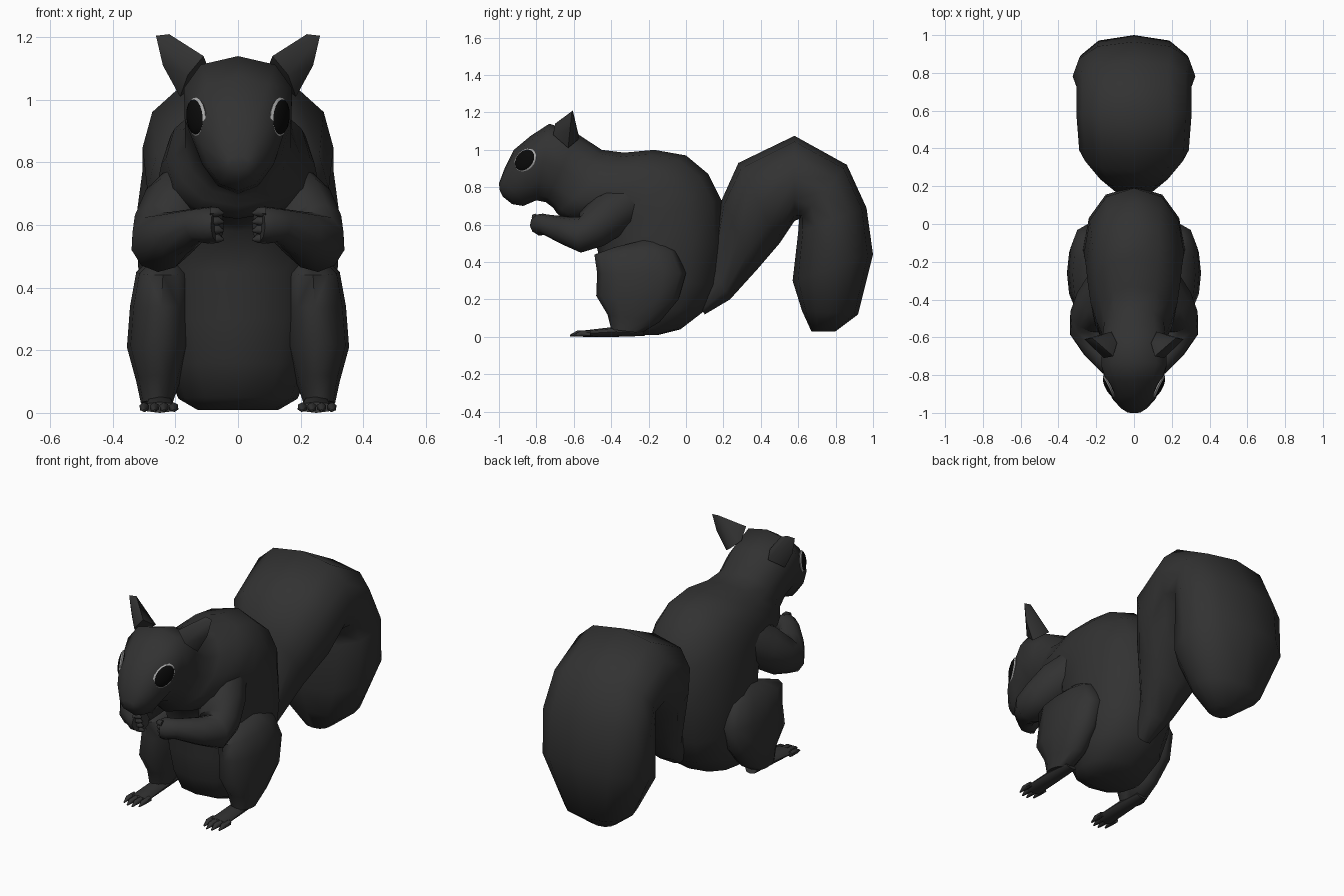
import bpy, bmesh, math
from mathutils import Vector, Matrix

if "Cube" in bpy.data.objects:
    bpy.data.objects.remove(bpy.data.objects["Cube"])


def material(name, v):
    m = bpy.data.materials.new(name)
    m.diffuse_color = (v, v, v, 1)
    m.use_nodes = True
    m.node_tree.nodes["Principled BSDF"].inputs["Base Color"].default_value = m.diffuse_color
    return m


FUR = material("dark_fur", 0.032)
BLACK = material("eye_black", 0.003)
RIM = material("eye_rim", 0.4)


def finish(name, bm, mat=FUR, mirror=False, angle=60):
    bmesh.ops.recalc_face_normals(bm, faces=bm.faces)
    me = bpy.data.meshes.new(name)
    bm.to_mesh(me)
    bm.free()
    ob = bpy.data.objects.new(name, me)
    bpy.context.collection.objects.link(ob)
    me.materials.append(mat)
    if mirror:
        ob.modifiers.new("mirror", "MIRROR")
    bpy.ops.object.select_all(action="DESELECT")
    ob.select_set(True)
    bpy.context.view_layer.objects.active = ob
    bpy.ops.object.shade_smooth_by_angle(angle=math.radians(angle))
    return ob


def skin(bm, rings):
    """Join a list of point rings into a capped surface."""
    rings = [[bm.verts.new(p) for p in r] for r in rings]
    n = len(rings[0])
    for a, b in zip(rings, rings[1:]):
        for i in range(n):
            j = (i + 1) % n
            bm.faces.new((a[i], a[j], b[j], b[i]))
    bm.faces.new(rings[0])
    bm.faces.new(rings[-1])


def profile_loft(bm, sections, n=12, p=0.85, cx=0):
    """Sections: (y1, z1, y2, z2, half width[, taper[, centre x]])."""
    rings = []
    for s in sections:
        y1, z1, y2, z2, w = s[:5]
        k = s[5] if len(s) > 5 else 0
        x0 = s[6] if len(s) > 6 else cx
        ring = []
        for i in range(n):
            a = 2 * math.pi * i / n
            c, t = math.cos(a), math.sin(a)
            x = x0 + w * math.copysign(abs(c) ** p, c) * (1 + k * t)
            f = (1 + t) / 2
            ring.append((x, y1 + (y2 - y1) * f, z1 + (z2 - z1) * f))
        rings.append(ring)
    skin(bm, rings)


def limb(bm, pts, n=8):
    """Round tube through (x, y, z, radius) points, without twist."""
    rings = []
    u = Vector((0.1, 0.2, 1))
    for i, q in enumerate(pts):
        a = Vector(pts[max(i - 1, 0)][:3])
        b = Vector(pts[min(i + 1, len(pts) - 1)][:3])
        t = (b - a).normalized()
        u = (u - u.dot(t) * t).normalized()
        v = t.cross(u)
        rings.append([Vector(q[:3]) + q[3] * (u * math.cos(k * 2 * math.pi / n) + v * math.sin(k * 2 * math.pi / n))
                      for k in range(n)])
    skin(bm, rings)


# Body, neck and head in one continuous loft
bm = bmesh.new()
profile_loft(bm, [
    (-.30, .010, -.15, .010, .13), (-.38, .05, -.03, .04, .19),
    (-.43, .16, .10, .14, .235), (-.46, .30, .17, .28, .26),
    (-.47, .45, .20, .50, .27), (-.50, .58, .19, .73, .265),
    (-.56, .62, .12, .87, .255), (-.62, .62, .00, .97, .245),
    (-.66, .63, -.17, 1.0, .23), (-.69, .66, -.33, .985, .20),
    (-.71, .69, -.45, 1.0, .17, .1), (-.75, .72, -.58, 1.085, .17, .22),
    (-.80, .73, -.73, 1.14, .17, .3), (-.87, .70, -.83, 1.075, .145, .22),
    (-.93, .71, -.92, 1.0, .115, .15), (-.98, .75, -.97, .90, .07),
    (-.995, .78, -1.0, .82, .035)])
finish("body_and_head", bm)

# Bushy tail folding over backwards
bm = bmesh.new()
profile_loft(bm, [
    (.10, .12, .04, .22, .05), (.235, .20, .14, .38, .10),
    (.38, .36, .19, .73, .20), (.50, .50, .28, .93, .29),
    (.58, .62, .58, 1.075, .305), (.605, .63, .86, .92, .305),
    (.60, .56, .965, .69, .325), (.57, .30, 1.0, .44, .315),
    (.62, .14, .92, .12, .20), (.67, .03, .80, .03, .07)], p=.75)
finish("tail", bm)

# Hind legs
bm = bmesh.new()
profile_loft(bm, [
    (-.40, .04, -.24, .02, .05, 0, .26), (-.42, .12, -.14, .08, .07, 0, .255),
    (-.48, .22, -.04, .20, .10, 0, .255), (-.475, .34, .0, .34, .10, 0, .245),
    (-.49, .44, -.05, .46, .085, 0, .24), (-.38, .48, -.17, .53, .03, 0, .225)])
finish("hind_leg", bm, mirror=True)

# Feet with four toes
bm = bmesh.new()
profile_loft(bm, [
    (-.22, .005, -.24, .045, .035), (-.38, 0, -.37, .055, .045),
    (-.55, 0, -.54, .035, .055)], n=8, cx=.25)
for i, x in enumerate((.205, .236, .267, .30)):
    tip = -.60 - .02 * (i in (1, 2))
    limb(bm, [(x, -.51, .018, .016), (x, tip + .04, .018, .016), (x, tip, .007, .004)], 6)
finish("hind_foot", bm, mirror=True)

# Arms with fingers held in front of the chest
bm = bmesh.new()
limb(bm, [(.12, -.30, .72, .12), (.19, -.42, .645, .125), (.235, -.505, .575, .11),
          (.25, -.565, .545, .095), (.205, -.65, .57, .075), (.13, -.75, .60, .055),
          (.09, -.775, .60, .060), (.066, -.785, .60, .054)], 10)
for i in range(4):
    z = .558 + .028 * i
    y = -.785 - .008 * i
    limb(bm, [(.09, y, z, .017), (.065, y, z, .016), (.046, y + .005, z - .004, .004)], 6)
finish("arm", bm, mirror=True)

# Pointed ears
bm = bmesh.new()
for p in ((.185, -.63, 1.01), (.11, -.70, 1.14), (.09, -.63, 1.09), (.262, -.61, 1.205),
          (.22, -.605, 1.21), (.12, -.57, 1.06), (.16, -.71, 1.08), (.24, -.62, 1.11)):
    bm.verts.new(p)
bmesh.ops.convex_hull(bm, input=bm.verts)
finish("ear", bm, mirror=True)

# Eyes: thin pale rim behind a black lens
n = Vector((.88, -.46, .08)).normalized()
m = Vector((.03, .05, .055))
m = (m - m.dot(n) * n).normalized()
s = n.cross(m)
frame = Matrix((m, s, n)).transposed().to_4x4()
for name, mat, a, b, d in (("eye_rim", RIM, .073, .056, .014), ("eye", BLACK, .069, .052, .020)):
    bm = bmesh.new()
    bmesh.ops.create_uvsphere(bm, u_segments=16, v_segments=8, radius=1,
                              matrix=Matrix.Translation((.133, -.86, .945)) @ frame
                              @ Matrix.Diagonal((a, b, d, 1)))
    finish(name, bm, mat, mirror=True)
